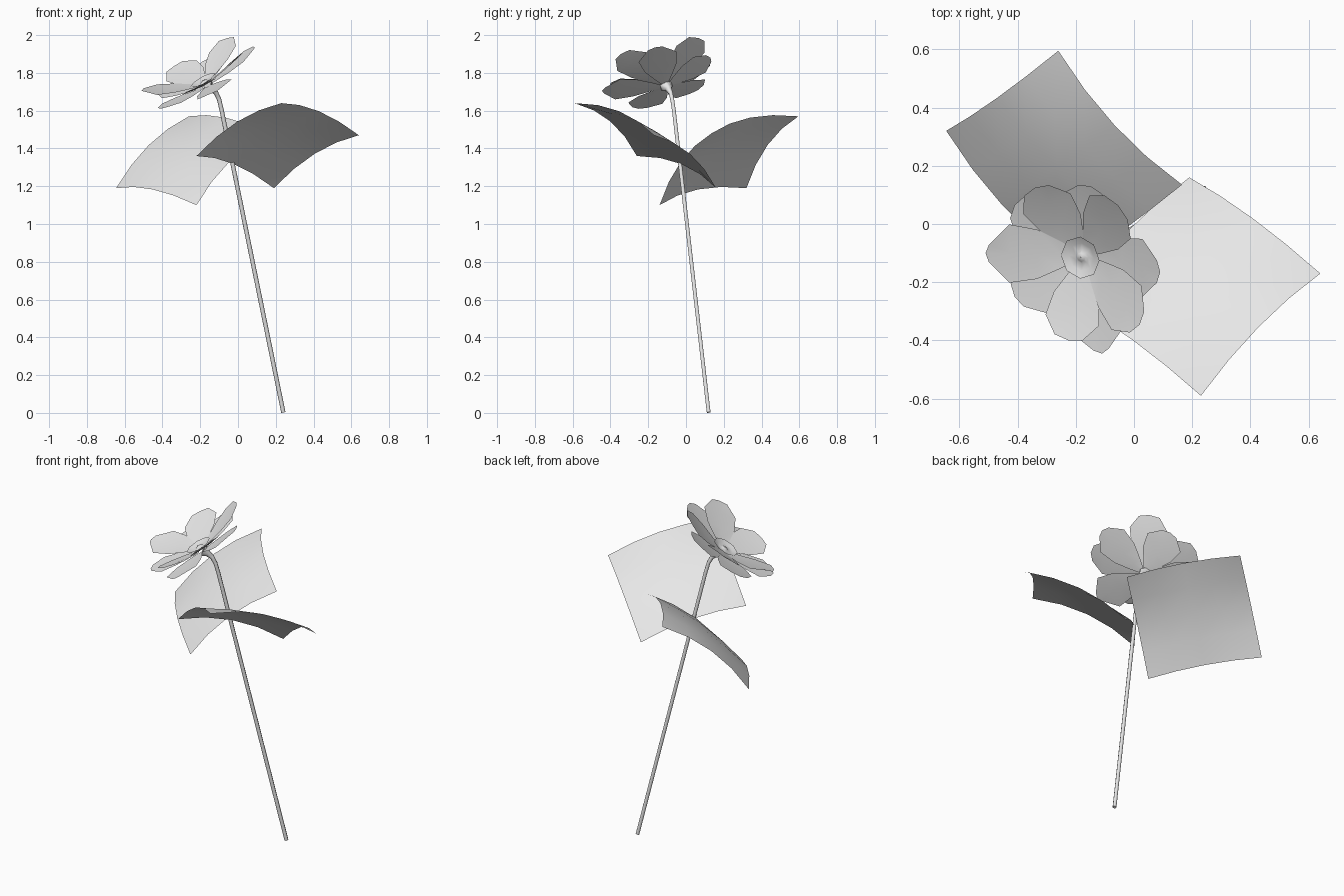
import bpy
from math import sin, cos, pi
from mathutils import Vector

cube = bpy.data.objects.get("Cube")
if cube:
    bpy.data.objects.remove(cube)

grey = bpy.data.materials.new("plain_grey")
grey.use_nodes = True
tone = (0.8, 0.8, 0.8, 1)
grey.diffuse_color = tone
grey.node_tree.nodes["Principled BSDF"].inputs["Base Color"].default_value = tone


def sheet(name, rows, wrap=False):
    """Smooth surface through equal-length rows of points."""
    n = len(rows[0])
    faces = []
    for i in range(len(rows) - 1):
        for j in range(n if wrap else n - 1):
            k = (j + 1) % n
            faces.append((i * n + j, (i + 1) * n + j, (i + 1) * n + k, i * n + k))
    mesh = bpy.data.meshes.new(name)
    mesh.from_pydata([p for row in rows for p in row], [], faces)
    mesh.materials.append(grey)
    mesh.polygons.foreach_set("use_smooth", [True] * len(faces))
    mesh.update()
    obj = bpy.data.objects.new(name, mesh)
    bpy.context.collection.objects.link(obj)


# Leaves: arched four-cornered sheets, the corner c is opposite a
def leaf(name, a, b, c, steps=4):
    a, b, c = Vector(a), Vector(b), Vector(c)
    u_dir, v_dir = b - a, c - b
    up = u_dir.cross(v_dir).normalized()
    if up.z < 0:
        up = -up
    rows = []
    for i in range(steps + 1):
        u = i / steps
        row = []
        for j in range(steps + 1):
            v = j / steps
            gu, gv = 4 * u * (1 - u), 4 * v * (1 - v)
            lift = 0.05 * (gu + gv) - 0.03 * gu * gv
            row.append(a + u_dir * u + v_dir * v + up * lift)
        rows.append(row)
    sheet(name, rows)


leaf("front_leaf", (0.23, -0.59, 1.64), (0.64, -0.17, 1.47), (0.19, 0.16, 1.19))
leaf("back_leaf", (-0.26, 0.595, 1.57), (-0.645, 0.32, 1.19), (-0.22, -0.14, 1.10))

# Tilted frame of the blossom
centre = Vector((-0.168, -0.107, 1.732))
axis = Vector((-0.468, -0.238, 0.85)).normalized()


# Petals: narrow foot, wide shoulder, blunt or pointed tip
def petal(name, tip, tip_half, low):
    offset = Vector(tip) - centre
    rise = offset.dot(axis)
    out = offset - axis * rise
    across = axis.cross(out).normalized()
    outline = [(0.06, 0.015), (0.25, 0.05), (0.48, 0.088), (0.76, 0.104), (1, tip_half)]
    rows = []
    for t, half in outline:
        spine = centre + out * t + axis * (low + (rise - low) * t ** 1.2)
        cup = axis * (0.12 * half * (1 - t))
        edge = spine - out * (0.04 if t == 1 else 0) + cup
        rows.append([edge + across * half, spine, edge - across * half])
    sheet(name, rows)


upper = [((-0.51, -0.1, 1.705), 0.03), ((-0.34, 0.125, 1.835), 0.055),
         ((-0.055, 0.065, 1.985), 0.058), ((0.02, -0.345, 1.9), 0.05),
         ((-0.225, -0.4, 1.72), 0.055)]
lower = [((-0.11, -0.445, 1.705), 0.03), ((0.09, -0.165, 1.935), 0.04),
         ((-0.15, 0.13, 1.88), 0.045), ((-0.41, 0.065, 1.71), 0.05),
         ((-0.41, -0.25, 1.61), 0.045)]
for i, (tip, half) in enumerate(upper):
    petal(f"upper_petal_{i + 1}", tip, half, 0.008)
for i, (tip, half) in enumerate(lower):
    petal(f"lower_petal_{i + 1}", tip, half, -0.004)

# Flower heart: shallow dish with a small knob
east = (Vector((1, 0, 0)) - axis * axis.x).normalized()
north = axis.cross(east)
dish = [(0.075, 0.036), (0.05, 0.026), (0.025, 0.022), (0.015, 0.03), (0.001, 0.032)]
turns = [2 * pi * k / 8 for k in range(8)]
sheet("flower_heart", [[centre + (east * cos(t) + north * sin(t)) * r + axis * h
                        for t in turns] for r, h in dish], wrap=True)

# Stem: straight rod bending into the blossom, flaring at the top
path = [(0.24, 0.12, 0.003, 1), (-0.086, -0.064, 1.6, 1), (-0.1, -0.073, 1.66, 1),
        (-0.117, -0.081, 1.695, 1.1), (-0.138, -0.092, 1.716, 1.6),
        (-0.163, -0.104, 1.731, 3.2)]
curve = bpy.data.curves.new("stem", "CURVE")
curve.dimensions = "3D"
curve.bevel_depth = 0.0115
curve.bevel_resolution = 1
curve.use_fill_caps = True
line = curve.splines.new("POLY")
line.points.add(len(path) - 1)
for point, (x, y, z, size) in zip(line.points, path):
    point.co = (x, y, z, 1)
    point.radius = size
line.use_smooth = True
curve.materials.append(grey)
stem = bpy.data.objects.new("stem", curve)
bpy.context.collection.objects.link(stem)
